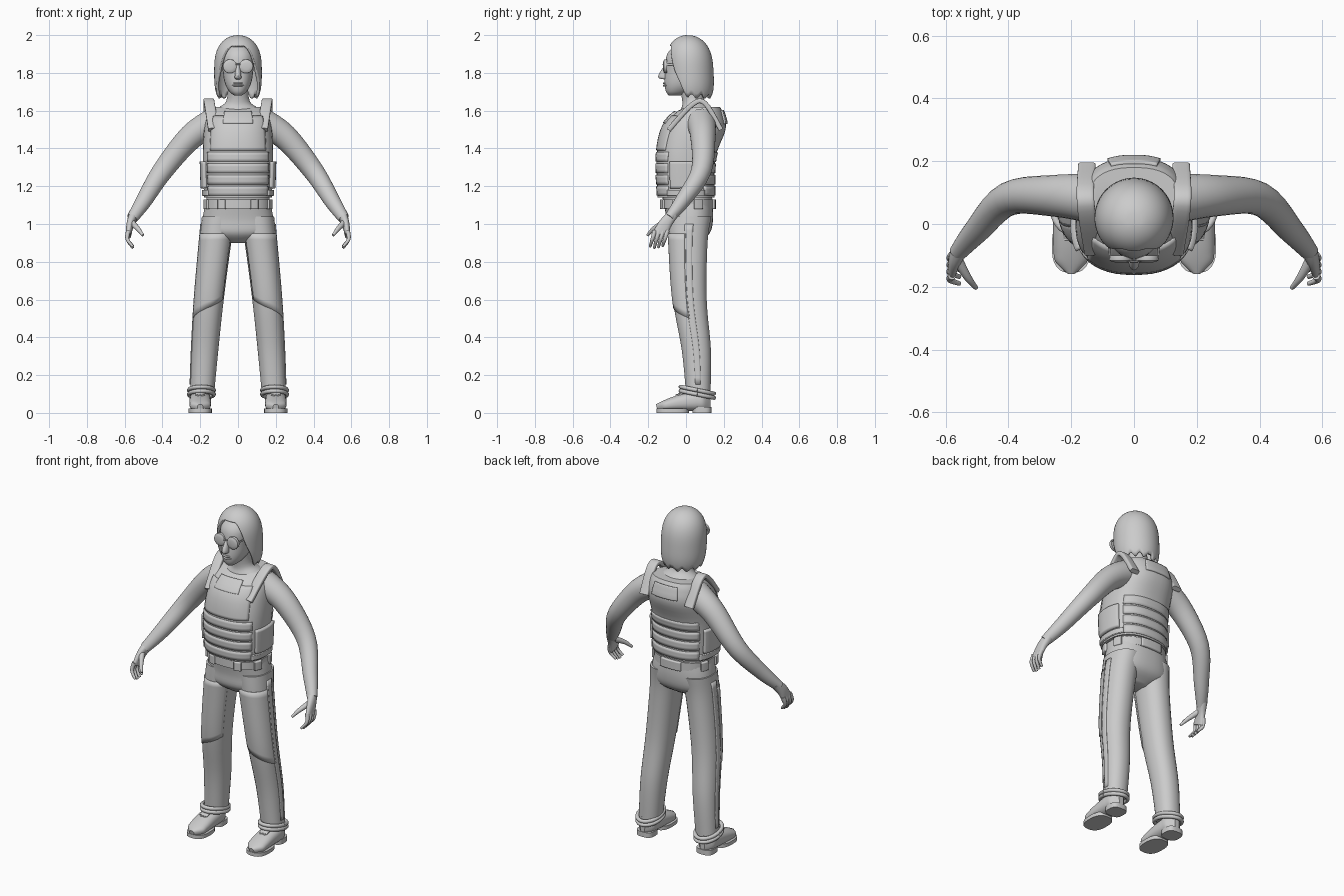
import bpy, bmesh, math
from mathutils import Vector

if "Cube" in bpy.data.objects:
    bpy.data.objects.remove(bpy.data.objects["Cube"])

tone = 0.6
grey = bpy.data.materials.new("plain grey")
grey.use_nodes = True
grey.diffuse_color = (tone, tone, tone, 1)
grey.node_tree.nodes["Principled BSDF"].inputs["Base Color"].default_value = grey.diffuse_color

ACROSS, DEPTH, UP = Vector((1, 0, 0)), Vector((0, 1, 0)), Vector((0, 0, 1))
surfaces = {}


def add(name, verts, faces, angle=40):
    mesh = bpy.data.meshes.new(name)
    mesh.from_pydata(verts, [], faces)
    bm = bmesh.new()
    bm.from_mesh(mesh)
    bmesh.ops.recalc_face_normals(bm, faces=bm.faces)
    bm.to_mesh(mesh)
    bm.free()
    mesh.materials.append(grey)
    obj = bpy.data.objects.new(name, mesh)
    bpy.context.collection.objects.link(obj)
    bpy.ops.object.select_all(action="DESELECT")
    obj.select_set(True)
    bpy.context.view_layer.objects.active = obj
    bpy.ops.object.shade_smooth_by_angle(angle=math.radians(angle))
    return obj


def both(obj):
    """Call the part left and make its mirrored right twin."""
    base = obj.name
    obj.name = "left_" + base
    twin = obj.copy()
    twin.data = obj.data.copy()
    twin.name = "right_" + base
    for vert in twin.data.vertices:
        vert.co.x = -vert.co.x
    twin.data.flip_normals()
    bpy.context.collection.objects.link(twin)


def smooth(sections, steps):
    """Catmull-Rom interpolation of section tuples."""
    p = [sections[0], *sections, sections[-1]]
    out = []
    for i in range(len(sections) - 1):
        for j in range(steps):
            t = j / steps
            out.append([b + t / 2 * (c - a + t * (2 * a - 5 * b + 4 * c - d + t * (3 * (b - c) + d - a)))
                        for a, b, c, d in zip(*p[i:i + 4])])
    return out + [list(sections[-1])]


def oval(t, n):
    c, s = math.cos(t), math.sin(t)
    return math.copysign(abs(c) ** (2 / n), c), math.copysign(abs(s) ** (2 / n), s)


def grid_faces(rows, columns, width):
    """Quads between rows of points, wrapping around when columns equals width."""
    return [(i * width + j, i * width + (j + 1) % width,
             (i + 1) * width + (j + 1) % width, (i + 1) * width + j)
            for i in range(rows) for j in range(columns)]


def loft(name, sections, ref=None, n=2, sides=28, steps=5):
    """Skin through (x, y, z, half width, half depth); level rings unless ref is given."""
    dense = smooth(sections, steps)
    surfaces[name] = dense, n
    last, verts = len(dense) - 1, []
    for i, (x, y, z, a, b) in enumerate(dense):
        u, v = ACROSS, DEPTH
        if ref:
            ahead = Vector(dense[min(i + 1, last)][:3]) - Vector(dense[max(i - 1, 0)][:3])
            u = ref.cross(ahead).normalized()
            v = ahead.normalized().cross(u)
        for j in range(sides):
            c, s = oval(math.tau * (j + 0.5) / sides, n)
            verts.append(Vector((x, y, z)) + u * a * c + v * b * s)
    caps = [tuple(range(sides)), tuple(range(last * sides, len(verts)))]
    return add(name, verts, grid_faces(last, sides, sides) + caps)


def column(name, rows, **options):
    """Level loft on the centre line through (z, y, half width, half depth)."""
    return loft(name, [(0, y, z, a, b) for z, y, a, b in rows], **options)


def tube(name, path, width, depth, ref=None, **options):
    """Loft along a path with a straight taper; width and depth are (start, end)."""
    sections = []
    for i, point in enumerate(path):
        f = i / (len(path) - 1)
        sections.append((*point, *(s + (e - s) * f for s, e in (width, depth))))
    return loft(name, sections, ref, **options)


def panel(name, base, middle, spread, low, high, thick, slant=0, columns=16, rows=12):
    """Raised plate lying on a level loft, centred on an angle in degrees."""
    dense, n = surfaces[base]
    verts = []
    for i in range(rows + 1):
        for j in range(columns + 1):
            f = j / columns
            bottom = low + slant * f
            z = bottom + (high - bottom) * i / rows
            p, q = next(((p, q) for p, q in zip(dense, dense[1:])
                         if min(p[2], q[2]) <= z <= max(p[2], q[2])), dense[-2:])
            x, y, _, a, b = Vector(p).lerp(Vector(q), (z - p[2]) / (q[2] - p[2]))
            c, s = oval(math.radians(middle + spread * (2 * f - 1)), n)
            verts.append((x + a * c, y + b * s, z))
    obj = add(name, verts, grid_faces(rows, columns, columns + 1))
    plate = obj.modifiers.new("thickness", "SOLIDIFY")
    plate.thickness, plate.offset = 2 * thick, 0
    return obj


FRONT, BACK, SIDE = -90, 90, 0

# Vest with webbing, collar tabs, side pouches and shoulder straps
column("vest", [(1.14, 0, .18, .15), (1.35, 0, .187, .157), (1.5, .04, .18, .17),
                (1.58, .065, .163, .135), (1.62, .09, .14, .09)], n=2.4, sides=40)
for i in range(4):
    z = 1.15 + .06 * i
    panel("front_webbing", "vest", FRONT, 57, z, z + .05, .005, rows=3)
    panel("back_webbing", "vest", BACK, 55, z, z + .05, .005, rows=3)
panel("chest_plate", "vest", FRONT, 48, 1.39, 1.57, .005)
panel("collar_tab", "vest", FRONT, 22, 1.53, 1.59, .01)
panel("back_tab", "vest", BACK, 24, 1.53, 1.6, .009)
both(panel("side_pouch", "vest", SIDE, 26, 1.19, 1.33, .016))
both(panel("side_strap", "vest", SIDE, 35, 1.15, 1.18, .01))
both(tube("shoulder_strap", [(.13, -.09, 1.5), (.15, .03, 1.63), (.155, .1, 1.64), (.15, .185, 1.5)],
          (.013, .013), (.028, .028), ACROSS, n=5, sides=16))

# Neck and shoulders
column("neck", [(1.5, .05, .16, .12), (1.6, .06, .12, .09), (1.65, .04, .063, .06), (1.75, .02, .053, .06)])

# Head and face
column("head", [(1.68, -.06, .02, .03), (1.7, -.046, .045, .06), (1.74, -.02, .068, .094), (1.8, 0, .08, .112),
                (1.9, .01, .085, .11), (1.97, .01, .03, .04)], n=2.2)
column("nose", [(1.765, -.1, .012, .012), (1.78, -.116, .018, .032), (1.85, -.1, .008, .008)], sides=14)
for name, z in (("lower_lip", 1.733), ("upper_lip", 1.745)):
    loft(name, [(x, -.117 + .6 * abs(x), z, .005, .006) for x in (-.028, 0, .028)], DEPTH, sides=10)

# Round sunglasses
eye, lens = .043, .036
both(loft("lens", [(eye, y, 1.835, size, size) for y, size in ((-.1, lens), (-.116, lens), (-.122, lens / 2))],
          UP, steps=2))
both(tube("temple_arm", [(.076, -.108, 1.845), (.09, .02, 1.845)], (.003, .003), (.005, .005), UP, n=4, sides=8))
tube("glasses_bridge", [(-.012, -.12, 1.845), (.012, -.12, 1.845)], (.004, .004), (.004, .004), UP, sides=8)


# Shoulder-length hair, open around the face
def hair_edge(turn):
    """Lower edge: fringe in front, dropping past the cheeks to a ragged hem."""
    f = min(max((turn - 20) / 65, 0), 1)
    return 1.945 - .27 * f * f * (3 - 2 * f) + .012 * f * math.sin(turn / 4.5)


columns, rows, verts = 96, 20, []
for i in range(1, rows + 2):
    for j in range(columns):
        turn = 360 * j / columns - 180
        drop = (2 - hair_edge(abs(turn))) * (i / (rows + 1)) ** 1.6 / 0.2
        radius = .126 * math.sqrt(1 - abs(1 - drop) ** 3)
        angle = math.radians(turn)
        verts.append((radius * math.sin(angle), .01 + .01 * drop - radius * math.cos(angle), 2 - 0.2 * drop))
hair = add("hair", verts, grid_faces(rows, columns, columns) + [tuple(range(columns))])
shell = hair.modifiers.new("thickness", "SOLIDIFY")
shell.thickness, shell.offset = .014, -1

# Arms
both(tube("arm", [(.12, .08, 1.54), (.25, .09, 1.46), (.4, .08, 1.28), (.5, -.02, 1.12), (.56, -.09, 1.03)],
          (.08, .03), (.08, .027), DEPTH))

# Hands: palm, four curled fingers and a thumb
both(tube("palm", [(.55, -.07, 1.05), (.57, -.11, 1), (.58, -.14, .94)], (.028, .04), (.026, .014), ACROSS, n=2.3))
for i, finger in enumerate(("index", "middle", "ring", "little")):
    y, tip = -.165 + .022 * i, .87 + .008 * abs(i - 1.3)
    both(tube(finger + "_finger", [(.58, y, .965), (.586, y - .013, .92), (.556, y - .025, tip)],
              (.013, .007), (.013, .007), DEPTH, sides=12))
both(tube("thumb", [(.565, -.11, 1.01), (.53, -.17, .975), (.503, -.204, .94)],
          (.018, .007), (.018, .007), DEPTH, sides=14))

# Belt with pouches and a back plate
column("belt", [(z, .007, .174, .139) for z in (1.083, 1.13)], n=2.4, sides=40, steps=1)
panel("belt_back_plate", "belt", BACK, 18, 1.08, 1.13, .012)
for turn, spread in ((-65, 7), (-20, 9), (20, 9)):
    both(panel("belt_pouch", "belt", turn, spread, 1.08, 1.13, .012))

# Trousers with patches, seams and rolled cuffs
column("hips", [(1.14, .007, .166, .132), (1.03, .02, .187, .124), (.95, .015, .18, .11), (.9, .01, .06, .05)],
       n=2.4, sides=36)
both(tube("trouser_leg", [(.1, .02, 1.04), (.12, .012, .9), (.153, .02, .6), (.175, .055, .33), (.19, .065, .1)],
          (.092, .064), (.115, .065), n=2.2))
both(panel("thigh_patch", "trouser_leg", -78, 72, .6, .95, .004, slant=-.1))
both(panel("side_seam", "trouser_leg", SIDE, 10, .15, 1, .004, columns=4, rows=24))
for name, z in (("lower_cuff", .098), ("upper_cuff", .12)):
    ring = [math.tau * j / 16 for j in range(17)]
    hoop = [(.194 + .066 * math.cos(a), .06 + .088 * math.sin(a), z - .018 * math.sin(a)) for a in ring]
    both(tube(name, hoop, (.011, .011), (.011, .011), UP, sides=10, steps=2))

# Shoes: rounded upper, split sole, tongue and laces
foot = .2
upper = []
for i in range(9):
    f = i / 8
    height = .055 - .037 * f * f
    upper.append((foot, .13 - .285 * f, height + .01, .015 + .043 * math.sqrt(1 - (2 * f - 1) ** 4), height))
both(loft("shoe", upper, UP, n=2.4))
both(tube("front_sole", [(foot, -.07, 0), (foot, -.07, .022)], (.062, .062), (.086, .086), n=2.6, steps=1))
both(tube("heel", [(foot, .085, 0), (foot, .085, .03)], (.052, .052), (.05, .05), n=3, steps=1))
both(tube("shoe_tongue", [(foot, -.045, .09), (foot, .02, .125)], (.025, .03), (.009, .01), UP, n=3, sides=14))
for y in (-.05, -.02):
    both(loft("lace", [(foot + x, y, .105 + y / 5 - abs(x) / 2, .005, .005) for x in (-.03, 0, .03)],
              DEPTH, sides=8))
